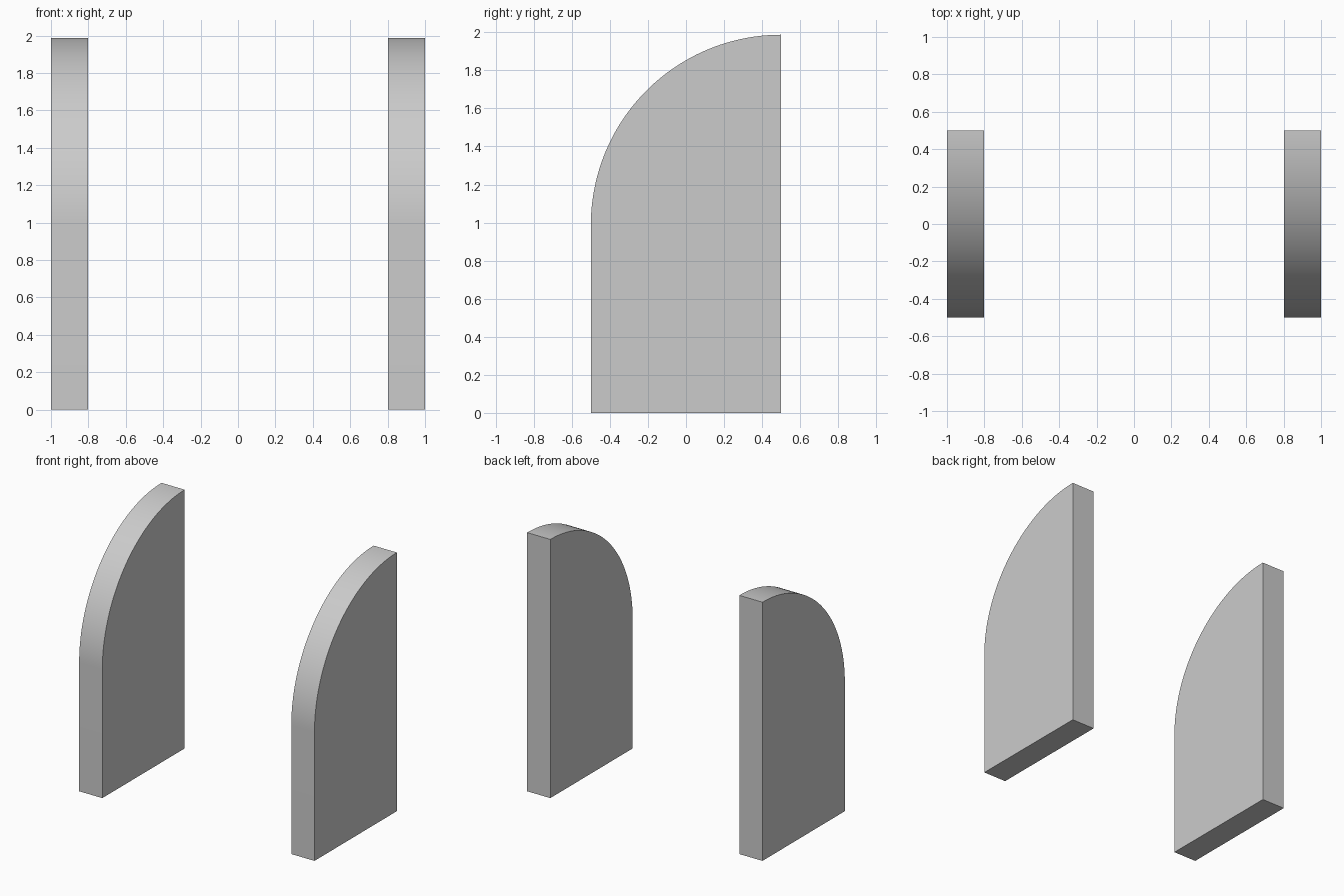
import bpy, bmesh, math

if "Cube" in bpy.data.objects:
    bpy.data.objects.remove(bpy.data.objects["Cube"])

X_IN, X_OUT = 0.803, 1.0     # inner and outer faces of each panel
DEPTH, SPRING = 0.5, 0.987   # half depth, height where the curve starts
RADIUS, STEPS = 1.0, 48


def panel(name, x0, x1):
    # Side profile: straight back and base, quarter-round front top
    profile = [(DEPTH, 0), (-DEPTH, 0)]
    for i in range(STEPS + 1):
        a = math.pi - math.pi / 2 * i / STEPS
        profile.append((DEPTH + RADIUS * math.cos(a), SPRING + RADIUS * math.sin(a)))
    bm = bmesh.new()
    face = bm.faces.new([bm.verts.new((x0, y, z)) for y, z in profile])
    # Extrude the profile to the panel thickness
    ext = bmesh.ops.extrude_face_region(bm, geom=[face])
    verts = [v for v in ext["geom"] if isinstance(v, bmesh.types.BMVert)]
    bmesh.ops.translate(bm, verts=verts, vec=(x1 - x0, 0, 0))
    bmesh.ops.recalc_face_normals(bm, faces=bm.faces)
    mesh = bpy.data.meshes.new(name)
    bm.to_mesh(mesh)
    bm.free()
    obj = bpy.data.objects.new(name, mesh)
    bpy.context.collection.objects.link(obj)
    # Smooth the curved rim, keep the corners sharp
    bpy.ops.object.select_all(action='DESELECT')
    obj.select_set(True)
    bpy.context.view_layer.objects.active = obj
    bpy.ops.object.shade_smooth_by_angle(angle=math.radians(30))


# Matching left and right side panels
panel("left_side_panel", -X_OUT, -X_IN)
panel("right_side_panel", X_IN, X_OUT)
